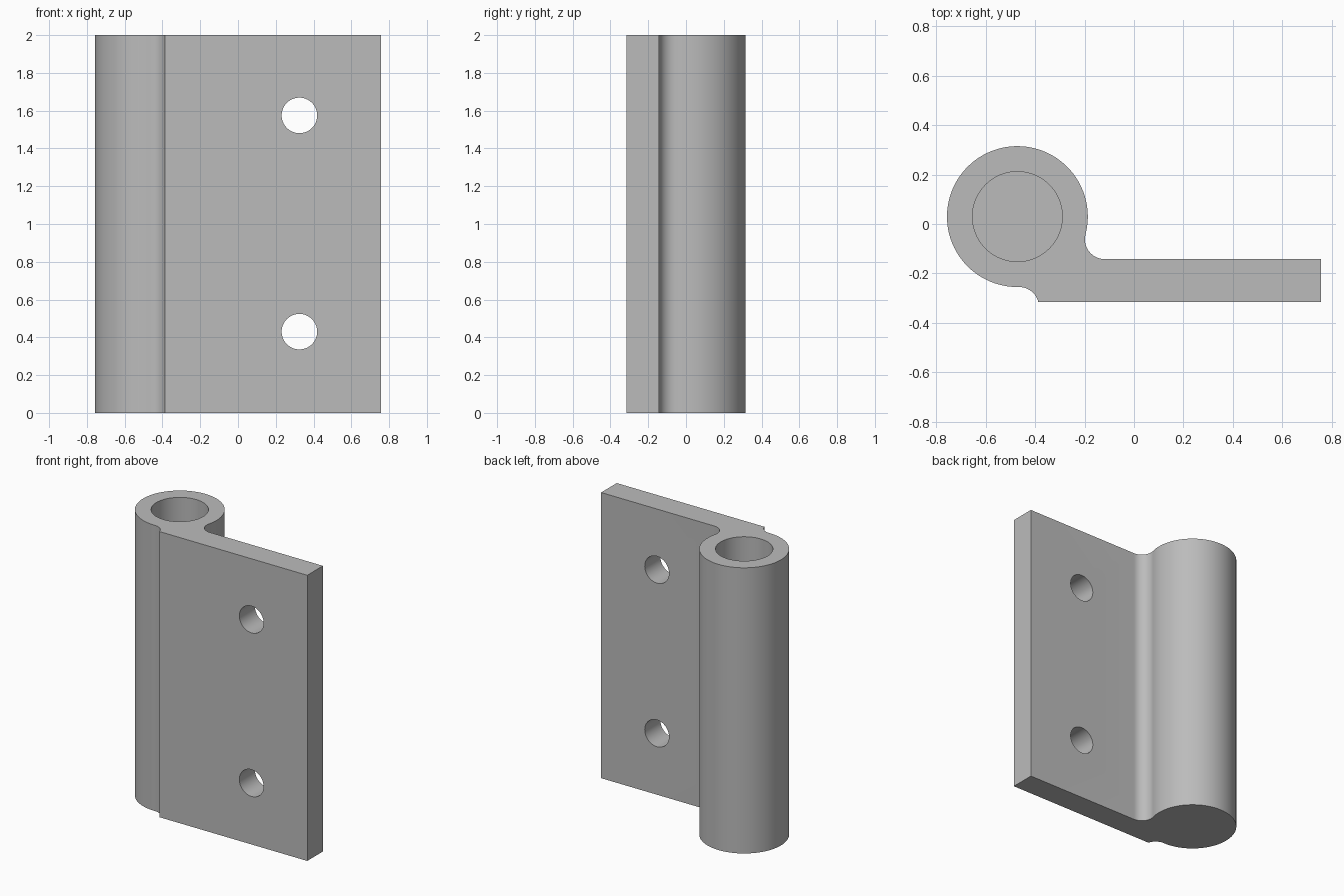
import bpy
import bmesh
from math import atan2, cos, pi, sin, sqrt
from mathutils import Matrix, Vector

cube = bpy.data.objects.get("Cube")
if cube:
    bpy.data.objects.remove(cube)

HEIGHT = 2.0
BARREL = Vector((-0.472, 0.03))
RADIUS, BORE, FILLET = 0.285, 0.182, 0.08
BORE_DEPTH = 1.2
FRONT, BACK, END = -0.315, -0.142, 0.757

steel = bpy.data.materials.new("grey steel")
steel.use_nodes = True
steel.diffuse_color = (0.5, 0.5, 0.5, 1)
steel.node_tree.nodes["Principled BSDF"].inputs["Base Color"].default_value = steel.diffuse_color


def arc(centre, radius, start, end, steps):
    """Points along an arc, both ends included."""
    angles = [start + (end - start) * i / steps for i in range(steps + 1)]
    return [centre + radius * Vector((cos(a), sin(a))) for a in angles]


def angle_to(a, b):
    return atan2(b.y - a.y, b.x - a.x)


def make_object(name, bm):
    bmesh.ops.recalc_face_normals(bm, faces=bm.faces)
    mesh = bpy.data.meshes.new(name)
    bm.to_mesh(mesh)
    bm.free()
    mesh.materials.append(steel)
    obj = bpy.data.objects.new(name, mesh)
    bpy.context.collection.objects.link(obj)
    return obj


def drill(target, name, radius, depth, matrix):
    """Cut a round hole with a hidden cylinder."""
    bm = bmesh.new()
    bmesh.ops.create_cone(bm, cap_ends=True, segments=64, radius1=radius,
                          radius2=radius, depth=depth, matrix=matrix)
    cutter = make_object(name, bm)
    cutter.hide_render = True
    cutter.hide_set(True)
    mod = target.modifiers.new(name, "BOOLEAN")
    mod.operation = "DIFFERENCE"
    mod.solver = "EXACT"
    mod.object = cutter
    bpy.context.view_layer.objects.active = target
    bpy.ops.object.modifier_apply(modifier=mod.name)
    bpy.data.objects.remove(cutter)


# Fillet centres, each tangent to the barrel
reach = RADIUS + FILLET
back_y = BACK + FILLET
back_fillet = Vector((BARREL.x + sqrt(reach ** 2 - (back_y - BARREL.y) ** 2), back_y))
front_fillet = BARREL + Vector((0.007, -reach))
back_angle = angle_to(BARREL, back_fillet)
front_angle = angle_to(BARREL, front_fillet)
lip_angle = atan2(FRONT - front_fillet.y, sqrt(FILLET ** 2 - (FRONT - front_fillet.y) ** 2))

# Hinge outline: barrel, front fillet, leaf, back fillet
outline = arc(BARREL, RADIUS, back_angle, front_angle + 2 * pi, 88)
outline += arc(front_fillet, FILLET, front_angle + pi, lip_angle, 14)[1:]
outline += [Vector((END, FRONT)), Vector((END, BACK))]
outline += arc(back_fillet, FILLET, -pi / 2, back_angle - pi, 14)[:-1]

bm = bmesh.new()
base = bm.faces.new([bm.verts.new((p.x, p.y, 0)) for p in outline])
top = bmesh.ops.extrude_face_region(bm, geom=[base], use_keep_orig=True)["geom"]
bmesh.ops.translate(bm, vec=(0, 0, HEIGHT),
                    verts=[v for v in top if isinstance(v, bmesh.types.BMVert)])
hinge = make_object("hinge_leaf", bm)

# Blind pin bore, open at the top
drill(hinge, "pin_bore", BORE, 2 * BORE_DEPTH,
      Matrix.Translation((BARREL.x, BARREL.y, HEIGHT)))

# Two screw holes through the leaf
for z in (0.43, 1.575):
    drill(hinge, "screw_hole", 0.094, 0.5,
          Matrix.Translation((0.325, (FRONT + BACK) / 2, z)) @ Matrix.Rotation(pi / 2, 4, "X"))

bpy.ops.object.select_all(action="DESELECT")
hinge.select_set(True)
bpy.context.view_layer.objects.active = hinge
bpy.ops.object.shade_smooth_by_angle(angle=pi / 6)
